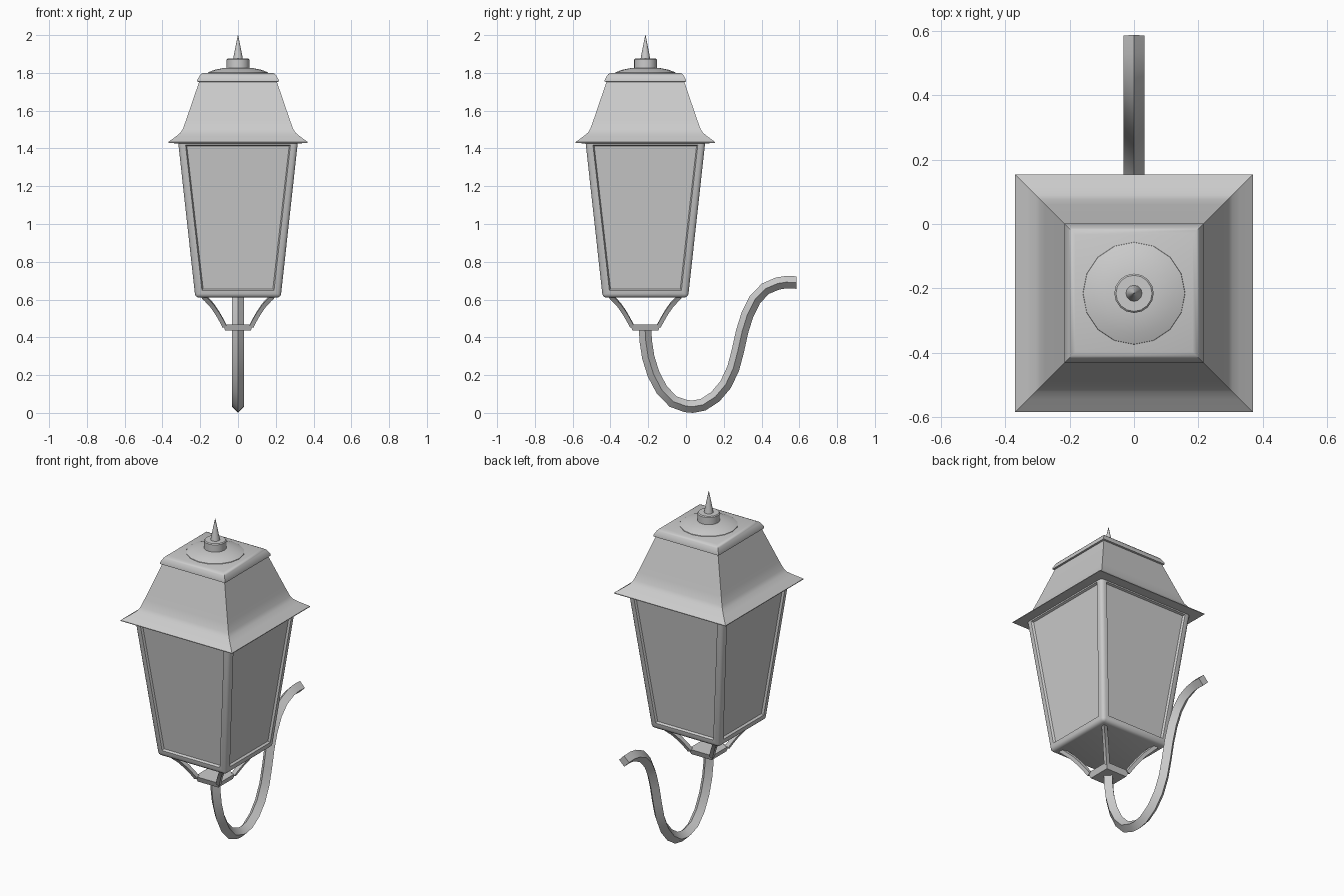
import bpy, bmesh, math
from mathutils import Vector, Matrix

CY = -0.215   # lantern axis in y

cube = bpy.data.objects.get("Cube")
if cube:
    bpy.data.objects.remove(cube, do_unlink=True)

grey = bpy.data.materials.new("painted grey metal")
grey.use_nodes = True
grey.diffuse_color = (0.6, 0.6, 0.6, 1)
grey.node_tree.nodes["Principled BSDF"].inputs["Base Color"].default_value = (0.6, 0.6, 0.6, 1)


def finish(bm, name, y=CY, angle=35):
    bmesh.ops.recalc_face_normals(bm, faces=bm.faces[:])
    mesh = bpy.data.meshes.new(name)
    bm.to_mesh(mesh)
    bm.free()
    mesh.materials.append(grey)
    obj = bpy.data.objects.new(name, mesh)
    obj.location.y = y
    bpy.context.collection.objects.link(obj)
    bpy.ops.object.select_all(action='DESELECT')
    obj.select_set(True)
    bpy.context.view_layer.objects.active = obj
    bpy.ops.object.shade_smooth_by_angle(angle=math.radians(angle))
    return obj


def stack(profile, sides):
    """Rings of (half width, z), joined and capped; four sides give a square."""
    bm = bmesh.new()
    square = sides == 4
    rings = []
    for w, z in profile:
        r = w * math.sqrt(2) if square else w
        turn = math.pi / 4 if square else 0
        rings.append([bm.verts.new((r * math.cos(turn + math.tau * i / sides),
                                    r * math.sin(turn + math.tau * i / sides), z))
                      for i in range(sides)])
    for a, b in zip(rings, rings[1:]):
        for i in range(sides):
            j = (i + 1) % sides
            bm.faces.new((a[i], a[j], b[j], b[i]))
    bm.faces.new(rings[0][::-1])
    bm.faces.new(rings[-1])
    return bm


def sweep(bm, path, radius, yaw=0):
    """Four-sided bar along a path of (distance, z), turned about z."""
    pts = [Vector((0, u, z)) for u, z in path]
    side = Vector((1, 0, 0))
    spin = Matrix.Rotation(yaw, 3, 'Z')
    rings = []
    for i, p in enumerate(pts):
        t = (pts[min(i + 1, len(pts) - 1)] - pts[max(i - 1, 0)]).normalized()
        n = side.cross(t)
        rings.append([bm.verts.new(spin @ (p + d * radius)) for d in (side, n, -side, -n)])
    for a, b in zip(rings, rings[1:]):
        for i in range(4):
            j = (i + 1) % 4
            bm.faces.new((a[i], a[j], b[j], b[i]))
    bm.faces.new(rings[0][::-1])
    bm.faces.new(rings[-1])


# Tapered lantern housing with rounded frame and recessed panes
bm = stack([(0.226, 0.61), (0.317, 1.435)], 4)
edges = [e for e in bm.edges if min(v.co.z for v in e.verts) < 1]
bmesh.ops.bevel(bm, geom=edges, offset=0.02, segments=3, profile=0.5, affect='EDGES')
bm.normal_update()
panes = [f for f in bm.faces if f.calc_area() > 0.15 and abs(f.normal.z) < 0.5]
bmesh.ops.inset_individual(bm, faces=panes, thickness=0.026)
bmesh.ops.inset_individual(bm, faces=panes, thickness=0.009, depth=-0.012)
finish(bm, "lantern_housing")

# Flared roof
finish(stack([(0.31, 1.425), (0.369, 1.43), (0.369, 1.434), (0.328, 1.464), (0.305, 1.483),
              (0.292, 1.503), (0.275, 1.55), (0.205, 1.755)], 4), "roof", angle=40)

# Square cap with bevelled rim
finish(stack([(0.2, 1.75), (0.216, 1.754), (0.216, 1.762), (0.202, 1.787),
              (0.195, 1.795), (0.182, 1.8)], 4), "roof_cap", angle=40)

# Round finial: dome, collar and spike
finish(stack([(0.16, 1.795), (0.158, 1.803), (0.125, 1.816), (0.08, 1.825), (0.05, 1.828)], 16), "finial_dome")
finish(stack([(0.061, 1.82), (0.061, 1.87), (0.056, 1.875)], 16), "finial_collar")
finish(stack([(0.026, 1.87), (0.021, 1.9), (0.011, 1.95), (0.001, 2.0)], 12), "finial_spike")

# Mounting block under the housing
finish(stack([(0.068, 0.435), (0.08, 0.468)], 4), "mounting_block")

# Curved ribs from block corners to housing corners
rib = [(0.2, 0.618), (0.183, 0.603), (0.15, 0.57), (0.12, 0.53), (0.095, 0.49), (0.078, 0.46)]
bm = bmesh.new()
for k in range(4):
    sweep(bm, [(u * 1.3, z) for u, z in rib], 0.016, math.pi / 4 + k * math.pi / 2)
finish(bm, "support_ribs")

# S-curved wall arm
arm = [(-0.217, 0.45), (-0.213, 0.38), (-0.2, 0.295), (-0.172, 0.205), (-0.128, 0.122),
       (-0.068, 0.06), (0, 0.036), (0.035, 0.033), (0.09, 0.043), (0.155, 0.085), (0.21, 0.15),
       (0.25, 0.235), (0.275, 0.33), (0.297, 0.43), (0.325, 0.52), (0.365, 0.6),
       (0.42, 0.657), (0.485, 0.685), (0.53, 0.692), (0.585, 0.69)]
bm = bmesh.new()
sweep(bm, arm, 0.033)
finish(bm, "wall_arm", y=0)
